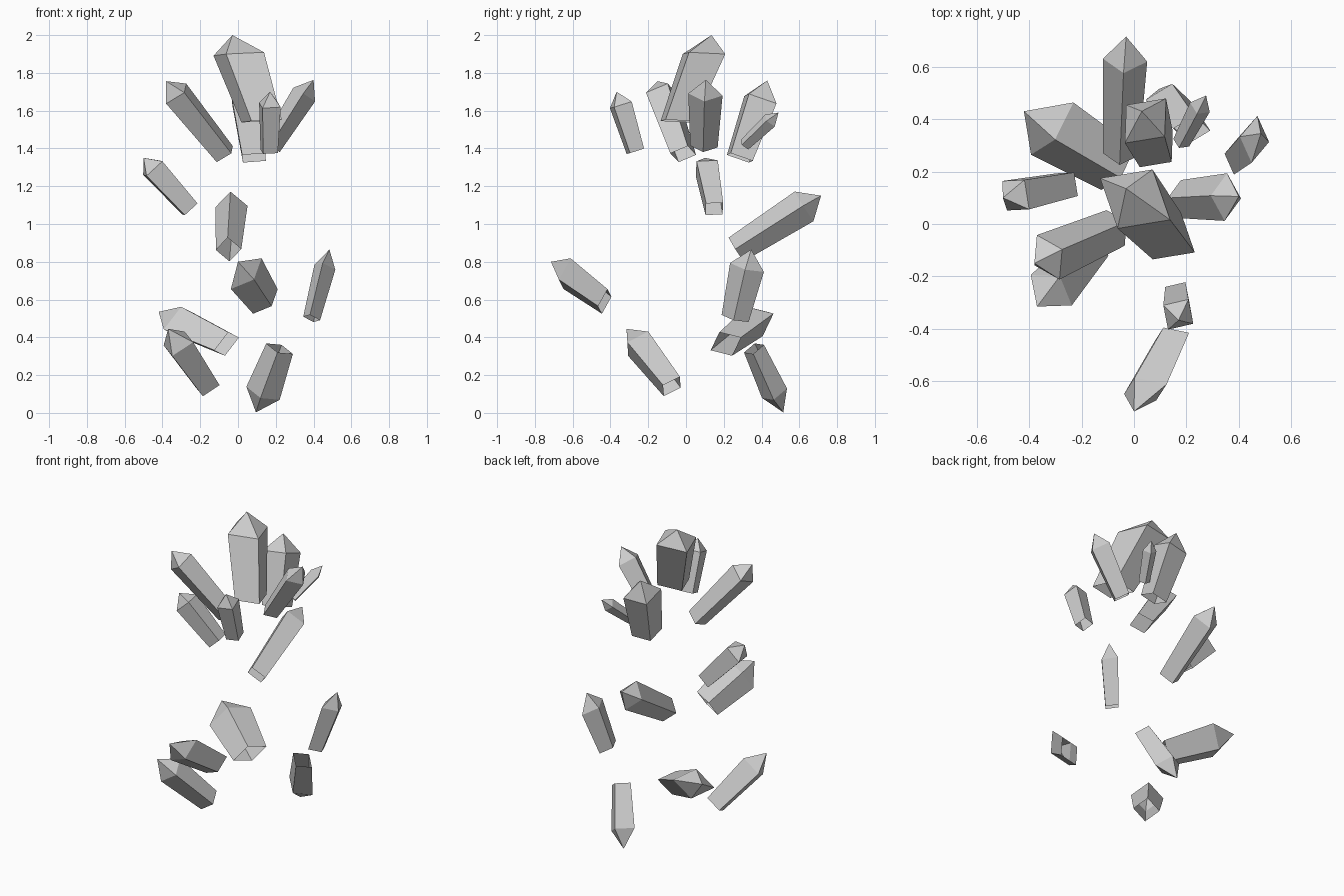
import bpy, bmesh
from mathutils import Vector

if "Cube" in bpy.data.objects:
    bpy.data.objects.remove(bpy.data.objects["Cube"])

# Each crystal: base centre, tip, one shoulder corner,
# width ratio of the second diagonal, shoulder position along the axis
CRYSTALS = {
    "top_large": ((.125, -.045, 1.545), (-.03, .135, 2.0), (-.13, .175, 1.90), .84, .78),
    "top_left": ((-.07, -.015, 1.37), (-.38, -.15, 1.756), (-.28, -.21, 1.69), .85, .83),
    "top_right": ((.175, .095, 1.41), (.4, .105, 1.763), (.345, .012, 1.69), .75, .78),
    "top_back": ((.085, .285, 1.35), (.03, .43, 1.76), (.12, .485, 1.655), .85, .75),
    "top_front": ((.165, -.268, 1.385), (.17, -.367, 1.70), (.13, -.405, 1.62), .95, .78),
    "top_back_small": ((.18, .31, 1.42), (.275, .49, 1.59), (.28, .41, 1.53), 1.0, .75),
    "left_upper": ((-.255, .15, 1.08), (-.5, .1, 1.35), (-.38, .06, 1.31), .95, .8),
    "back_middle": ((-.05, .265, .865), (-.03, .715, 1.15), (.05, .61, 1.09), 1.1, .8),
    "front_middle": ((.145, -.43, .59), (0, -.715, .8), (.12, -.62, .825), .58, .7),
    "right_middle": ((.39, .26, .5), (.484, .345, .865), (.45, .235, .80), .62, .74),
    "left_lower": ((-.06, .21, .365), (-.42, .43, .535), (-.25, .475, .535), .66, .7),
    "left_bottom": ((-.16, -.075, .14), (-.37, -.315, .445), (-.385, -.185, .345), .92, .74),
    "bottom_down": ((.22, .36, .34), (.095, .515, .003), (.043, .475, .135), .76, .7),
}
SHEARED = {"top_large": Vector((-.05, .03, 1)).normalized()}  # level cross-section
BASE_TAPER = .8


def crystal(name, base, tip, corner, ratio, shoulder, normal=None):
    """Four-sided tapered shell with a pyramid point and an open base."""
    base, tip, corner = Vector(base), Vector(tip), Vector(corner)
    axis = normal or (tip - base).normalized()
    mid = base.lerp(tip, shoulder)
    u = corner - mid
    u -= axis * u.dot(axis)
    v = axis.cross(u) * ratio
    bm = bmesh.new()
    low, high = [[bm.verts.new(c + d * s) for d in (u, v, -u, -v)]
                 for c, s in ((base, BASE_TAPER), (mid, 1))]
    point = bm.verts.new(tip)
    for i in range(4):
        j = (i + 1) % 4
        bm.faces.new((low[i], low[j], high[j], high[i]))
        bm.faces.new((high[i], high[j], point))
    bmesh.ops.recalc_face_normals(bm, faces=bm.faces)
    mesh = bpy.data.meshes.new(name)
    bm.to_mesh(mesh)
    bm.free()
    bpy.context.collection.objects.link(bpy.data.objects.new(name, mesh))


for key, spec in CRYSTALS.items():
    crystal("crystal_" + key, *spec, normal=SHEARED.get(key))
